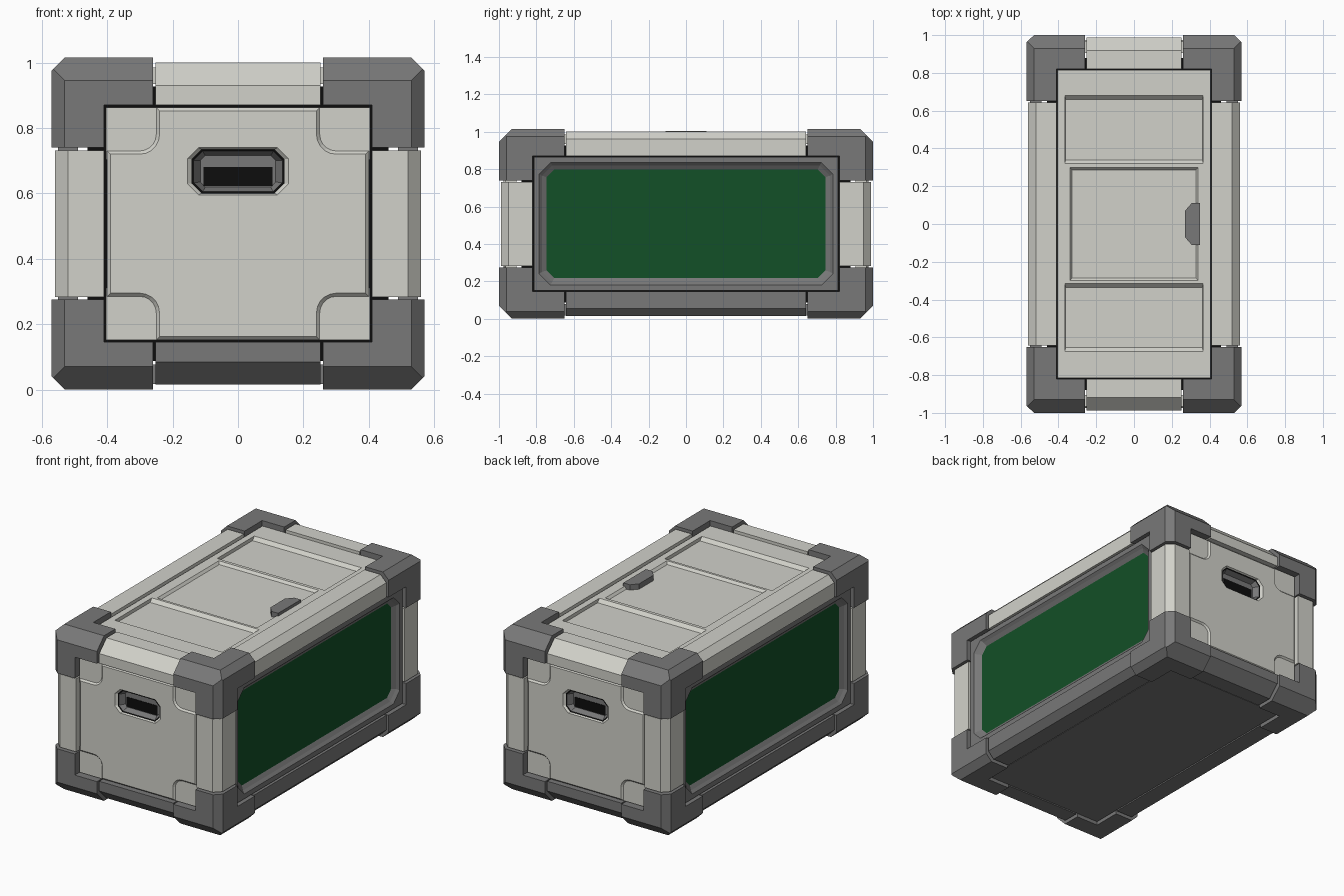
import bpy, bmesh, math
from mathutils import Matrix, Vector

if "Cube" in bpy.data.objects:
    bpy.data.objects.remove(bpy.data.objects["Cube"])

MID = 0.5075                       # height of the crate centre
LIFT = Matrix.Translation((0, 0, MID))


def material(name, rgb):
    m = bpy.data.materials.new(name)
    m.use_nodes = True
    m.diffuse_color = (*rgb, 1)
    m.node_tree.nodes["Principled BSDF"].inputs["Base Color"].default_value = (*rgb, 1)
    return m


MATS = [material("light_grey", (0.64, 0.64, 0.59)),
        material("dark_grey", (0.19, 0.19, 0.19)),
        material("green", (0.006, 0.08, 0.02)),
        material("black", (0.004, 0.004, 0.004))]
LIGHT, DARK, GREEN, BLACK = range(4)


def finish(name, bm, matrix, mat=None):
    """Turn a bmesh into an object, placed by matrix."""
    bm = bm.copy()
    bm.transform(matrix)
    bmesh.ops.recalc_face_normals(bm, faces=bm.faces)
    if mat is not None:
        for f in bm.faces:
            f.material_index = mat
    me = bpy.data.meshes.new(name)
    bm.to_mesh(me)
    bm.free()
    for m in MATS:
        me.materials.append(m)
    ob = bpy.data.objects.new(name, me)
    bpy.context.collection.objects.link(ob)
    return ob


def add_box(bm, lo, hi):
    lo, hi = Vector(lo), Vector(hi)
    size = Matrix.Diagonal((*(hi - lo), 1))
    bmesh.ops.create_cube(bm, size=1, matrix=Matrix.Translation((lo + hi) / 2) @ size)


def add_clipped(bm, lo, hi, half):
    """Box trimmed by the chamfers of a hull with the given half size."""
    part = bmesh.new()
    add_box(part, lo, hi)
    for a, b, cut in ((0, 1, 0.04), (0, 2, 0.04), (1, 2, 0.07)):
        point, normal = Vector(half), Vector()
        point[a] -= cut
        normal[a] = normal[b] = 1
        res = bmesh.ops.bisect_plane(part, geom=part.verts[:] + part.edges[:] + part.faces[:],
                                     plane_co=point, plane_no=normal, clear_outer=True)
        edges = [e for e in res["geom_cut"] if isinstance(e, bmesh.types.BMEdge)]
        if edges:
            bmesh.ops.holes_fill(part, edges=part.edges[:], sides=0)
    tmp = bpy.data.meshes.new("tmp")
    part.to_mesh(tmp)
    part.free()
    bm.from_mesh(tmp)
    bpy.data.meshes.remove(tmp)


def weld(bm):
    """Join touching blocks and drop the walls hidden between them."""
    bmesh.ops.remove_doubles(bm, verts=bm.verts, dist=0.0005)
    seen = {}
    for f in bm.faces:
        seen.setdefault(frozenset(v.index for v in f.verts), []).append(f)
    inner = [f for group in seen.values() if len(group) > 1 for f in group]
    bmesh.ops.delete(bm, geom=inner, context='FACES')
    bmesh.ops.dissolve_limit(bm, angle_limit=0.01, verts=bm.verts, edges=bm.edges)


def flip(sx, sy, sz):
    return LIFT @ Matrix.Diagonal((sx, sy, sz, 1))


WIN = (0.41, 0.82, 0.3625)         # half size of the openings
END = (0.26, 0.65, 0.2325)         # where the corner guards stop
OUT = (0.57, 1.0, MID)             # corner guard hull
RAIL = (0.56, 0.988, 0.4925)       # edge rail hull
SIDES = {1: ("right", "back", "bottom"), -1: ("left", "front", "top")}

# Corner guards: a corner block with three arms
guard = bmesh.new()
add_clipped(guard, WIN, OUT, OUT)
for axis in range(3):
    lo, hi = list(WIN), list(OUT)
    lo[axis], hi[axis] = END[axis], WIN[axis]
    add_clipped(guard, lo, hi, OUT)
weld(guard)
for sx in (-1, 1):
    for sy in (-1, 1):
        for sz in (-1, 1):
            name = f"corner_guard_{'top' if sz > 0 else 'bottom'}_{'back' if sy > 0 else 'front'}_{'left' if sx > 0 else 'right'}"
            finish(name, guard, flip(sx, sy, sz), DARK)

# Edge rails between the guards, dark along the bottom
for axis, label in enumerate(("cross_rail", "long_rail", "upright")):
    rail = bmesh.new()
    lo, hi = list(WIN), list(RAIL)
    hi[axis] = END[axis] - 0.008
    lo[axis] = -hi[axis]
    add_clipped(rail, lo, hi, RAIL)
    for s in (-1, 1):
        for t in (-1, 1):
            signs = [s, t]
            signs.insert(axis, 1)
            dark = axis < 2 and signs[2] < 0
            finish(label, rail, flip(*signs), DARK if dark else LIGHT)

# Black core seen in the gaps
core = bmesh.new()
add_box(core, (-0.46, -0.88, -0.42), (0.46, 0.88, 0.42))
finish("inner_core", core, LIFT, BLACK)


def facing(u, v, w):
    """Placement with panel axes u, v and outward w."""
    return LIFT @ Matrix((u, v, w)).transposed().to_4x4()


FRONT = facing((1, 0, 0), (0, 0, 1), (0, -1, 0))
BACK = facing((-1, 0, 0), (0, 0, 1), (0, 1, 0))
RIGHT = facing((0, -1, 0), (0, 0, 1), (-1, 0, 0))
LEFT = facing((0, 1, 0), (0, 0, 1), (1, 0, 0))
BOTTOM = facing((1, 0, 0), (0, -1, 0), (0, 0, -1))


def rect(a, b, cu=0, cv=0):
    return [(cu - a, cv - b), (cu + a, cv - b), (cu + a, cv + b), (cu - a, cv + b)]


def octagon(a, b, c, cv=0):
    return [(-a + c, cv - b), (a - c, cv - b), (a, cv - b + c), (a, cv + b - c),
            (a - c, cv + b), (-a + c, cv + b), (-a, cv + b - c), (-a, cv - b + c)]


def ring(bm, pts, w):
    return [bm.verts.new((u, v, w)) for u, v in pts]


def skin(bm, a, b, mat):
    n = len(a)
    for i in range(n):
        bm.faces.new((a[i], a[(i + 1) % n], b[(i + 1) % n], b[i])).material_index = mat


def panel(outer, mat, pockets=()):
    """Slab from stacked outlines [(points, w)]; pockets are [(points, w, mat)] going in."""
    bm = bmesh.new()
    loops = [ring(bm, *o) for o in outer]
    bm.faces.new(loops[0]).material_index = mat
    for a, b in zip(loops, loops[1:]):
        skin(bm, a, b, mat)
    rims = [loops[-1]]
    for steps in pockets:
        rings = [ring(bm, p, w) for p, w, _ in steps]
        for a, b, step in zip(rings, rings[1:], steps[1:]):
            skin(bm, a, b, step[2])
        bm.faces.new(rings[-1]).material_index = steps[0][2]
        rims.append(rings[0])
    edges = []
    for r in rims:
        for i in range(len(r)):
            pair = (r[i - 1], r[i])
            edges.append(bm.edges.get(pair) or bm.edges.new(pair))
    res = bmesh.ops.triangle_fill(bm, use_beauty=True, edges=edges, normal=(0, 0, 1))
    for f in res["geom"]:
        if isinstance(f, bmesh.types.BMFace):
            f.material_index = mat
    return bm


def notched(d):
    """End panel outline with four rounded notches, shrunk by d."""
    r = 0.05 + d
    quad = [(0.30 - r, 0.355 - d)]
    for i in range(6):
        t = math.pi + i * math.pi / 10
        quad.append((0.30 + r * math.cos(t), 0.2725 + r * math.sin(t)))
    quad.append((0.40 - d, 0.2725 - r))
    low = [(u, -v) for u, v in reversed(quad)]
    right = quad + low
    return right + [(-u, v) for u, v in reversed(right)]


# End panels with a handle pocket
HV = 0.16
handle = [(octagon(0.155, 0.0725, 0.035, HV), 0.975, DARK),
          (octagon(0.142, 0.067, 0.03, HV), 0.965, LIGHT),
          (octagon(0.136, 0.062, 0.028, HV), 0.963, BLACK),
          (octagon(0.115, 0.048, 0.015, HV), 0.93, DARK)]
end = panel([(notched(0), 0.905), (notched(0), 0.965), (notched(0.01), 0.975)], LIGHT, [handle])
pads = bmesh.new()
for su in (-1, 1):
    for sv in (-1, 1):
        u, v = su * 0.3015, sv * 0.276
        add_box(pads, (u - 0.1015, v - 0.08, 0.905), (u + 0.1015, v + 0.08, 0.965))
slot = bmesh.new()
add_box(slot, (-0.105, 0.115, 0.926), (0.105, 0.174, 0.933))
for side, place in (("front", FRONT), ("back", BACK)):
    finish(side + "_panel", end, place)
    finish(side + "_panel_corners", pads, place, LIGHT)
    finish(side + "_handle_slot", slot, place, BLACK)

# Side frames around sunken green panels
frame_rect = rect(0.814, 0.357)
side_frame = panel([(frame_rect, 0.49), (frame_rect, 0.55)], DARK,
                   [[(octagon(0.785, 0.327, 0.06), 0.55, GREEN),
                     (octagon(0.77, 0.312, 0.055), 0.535, DARK),
                     (octagon(0.745, 0.29, 0.04), 0.52, DARK)]])
finish("right_side_panel", side_frame, RIGHT)
finish("left_side_panel", side_frame, LEFT)

# Lid with three shallow pockets, and a plain base
LID = 0.985 - MID
lid_rect = rect(0.404, 0.814)
pockets = [[(rect(0.365, 0.18, 0, cv), LID, LIGHT),
            (rect(0.363, 0.16, 0, cv), LID - 0.02, LIGHT)] for cv in (-0.495, 0.5)]
pockets.append([(rect(0.34, 0.3), LID, LIGHT), (rect(0.328, 0.286), LID - 0.015, LIGHT)])
finish("lid", panel([(lid_rect, LID - 0.05), (lid_rect, LID)], LIGHT, pockets), LIFT)
finish("base", panel([(lid_rect, 0.43), (lid_rect, 0.49)], DARK), BOTTOM)

# Lid latch
latch = [(0.35, -0.11), (0.35, 0.11), (0.305, 0.11), (0.27, 0.07), (0.27, -0.07), (0.305, -0.11)]
finish("lid_latch", panel([(latch, LID - 0.03), (latch, LID + 0.018)], DARK), LIFT)
